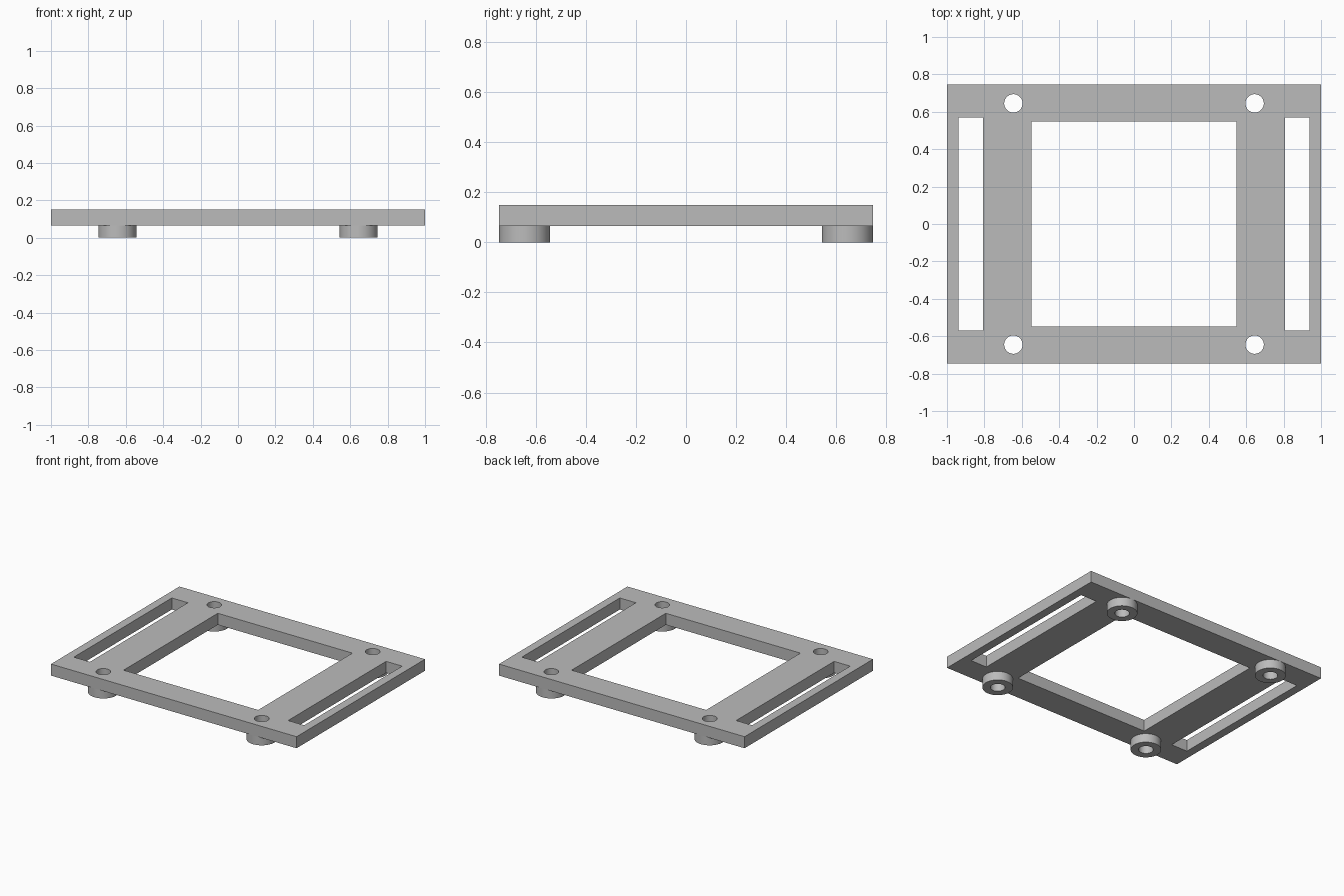
import bpy
import bmesh
import math
from mathutils import Matrix

cube = bpy.data.objects.get("Cube")
if cube:
    bpy.data.objects.remove(cube, do_unlink=True)

PLATE_Z, TOP_Z = 0.065, 0.15
HALF_Y = 0.747
HOLE_POS, HOLE_R, BOSS_R = 0.645, 0.049, 0.102
SEGS = 64
CORNERS = [(sx * HOLE_POS, sy * HOLE_POS) for sx in (-1, 1) for sy in (-1, 1)]

grey = bpy.data.materials.new("plain grey")
grey.use_nodes = True
COLOUR = (0.5, 0.5, 0.5, 1)
grey.diffuse_color = COLOUR
grey.node_tree.nodes["Principled BSDF"].inputs["Base Color"].default_value = COLOUR


def make_object(name, bm):
    bmesh.ops.recalc_face_normals(bm, faces=bm.faces)
    mesh = bpy.data.meshes.new(name)
    bm.to_mesh(mesh)
    bm.free()
    mesh.materials.append(grey)
    obj = bpy.data.objects.new(name, mesh)
    bpy.context.collection.objects.link(obj)
    return obj


def add_box(bm, x0, x1, half_y, z0, z1):
    place = Matrix.Translation(((x0 + x1) / 2, 0, (z0 + z1) / 2))
    size = Matrix.Diagonal((x1 - x0, 2 * half_y, z1 - z0, 1))
    bmesh.ops.create_cube(bm, size=1, matrix=place @ size)


def smooth(obj):
    bpy.ops.object.select_all(action="DESELECT")
    obj.select_set(True)
    bpy.context.view_layer.objects.active = obj
    bpy.ops.object.shade_smooth_by_angle(angle=math.radians(30))


# Flat frame plate
bm = bmesh.new()
add_box(bm, -1, 1, HALF_Y, PLATE_Z, TOP_Z)
plate = make_object("frame_plate", bm)

# Openings: central window, two side slots and four screw holes
bm = bmesh.new()
add_box(bm, -0.548, 0.548, 0.548, -0.1, 0.3)
add_box(bm, 0.807, 0.938, 0.57, -0.1, 0.3)
add_box(bm, -0.938, -0.807, 0.57, -0.1, 0.3)
for x, y in CORNERS:
    bmesh.ops.create_cone(bm, cap_ends=True, segments=SEGS, radius1=HOLE_R,
                          radius2=HOLE_R, depth=0.4,
                          matrix=Matrix.Translation((x, y, 0.1)))
cutter = make_object("opening_cutter", bm)
cut = plate.modifiers.new("openings", "BOOLEAN")
cut.operation = "DIFFERENCE"
cut.solver = "EXACT"
cut.object = cutter
bpy.context.view_layer.objects.active = plate
bpy.ops.object.modifier_apply(modifier=cut.name)
bpy.data.objects.remove(cutter, do_unlink=True)
smooth(plate)

# Ring-shaped standoffs under the corners, open where they meet the plate
for i, (x, y) in enumerate(CORNERS):
    bm = bmesh.new()
    profile = [(BOSS_R, PLATE_Z), (BOSS_R, 0), (HOLE_R, 0), (HOLE_R, PLATE_Z)]
    verts = [bm.verts.new((r, 0, z)) for r, z in profile]
    edges = [bm.edges.new(pair) for pair in zip(verts, verts[1:])]
    bmesh.ops.spin(bm, geom=verts + edges, cent=(0, 0, 0), axis=(0, 0, 1),
                   angle=math.tau, steps=SEGS, use_merge=True)
    bmesh.ops.remove_doubles(bm, verts=bm.verts, dist=0.0001)
    # Outward direction is set from the ring-shaped bottom face
    bmesh.ops.recalc_face_normals(bm, faces=bm.faces)
    standoff = make_object(f"standoff_{i + 1}", bm)
    standoff.location = (x, y, 0)
    smooth(standoff)
